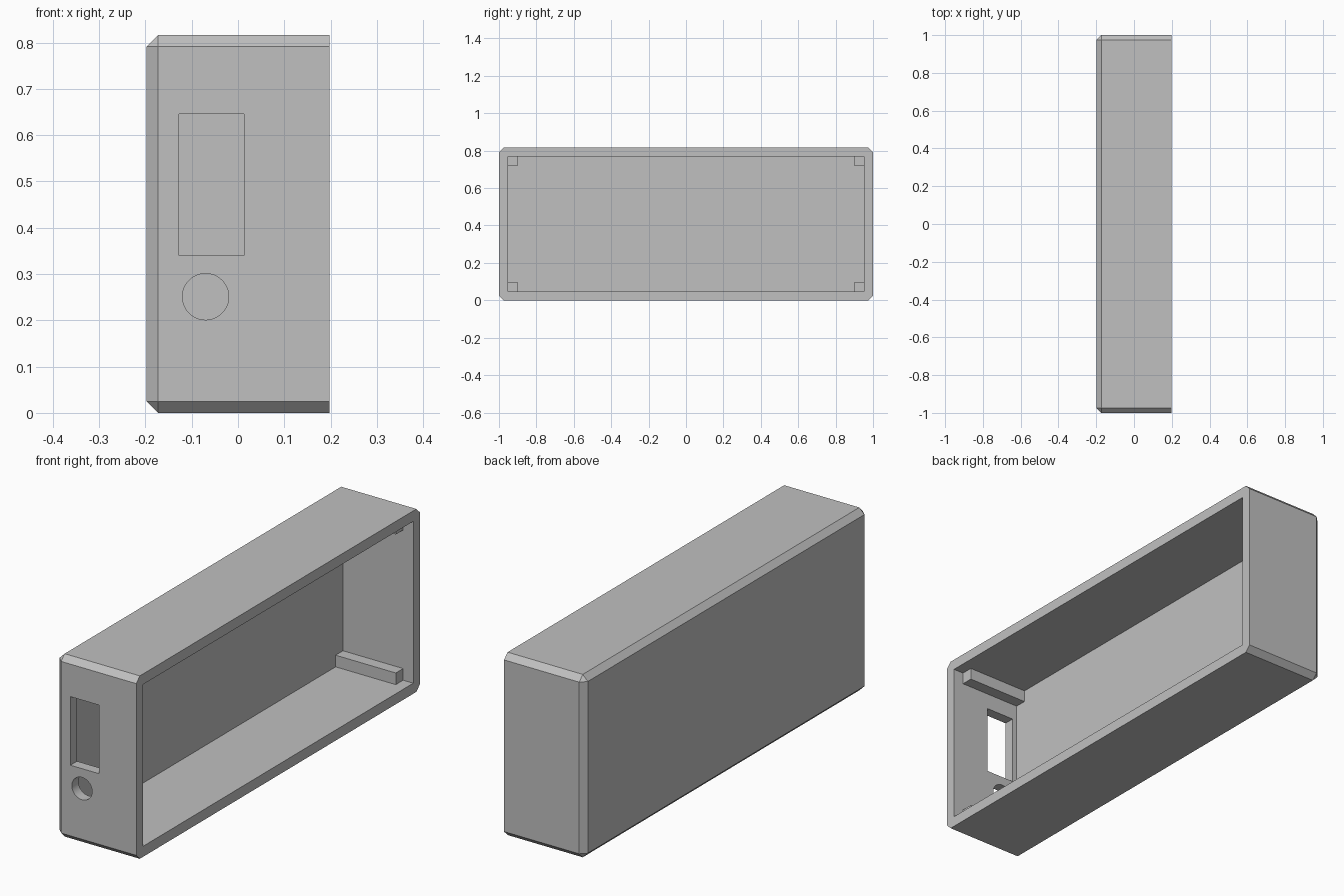
import bpy, bmesh, math
from mathutils import Matrix, Vector

if "Cube" in bpy.data.objects:
    bpy.data.objects.remove(bpy.data.objects["Cube"])

HX, HY, H = 0.198, 1.0, 0.816     # half width, half length, height
WALL, CHAMFER = 0.047, 0.025
BACK = -0.149                     # inner face of the closed side
POST, POST_END = 0.052, 0.148

GREY = (0.53, 0.53, 0.53, 1)
mat = bpy.data.materials.new("plastic grey")
mat.use_nodes = True
mat.diffuse_color = GREY
mat.node_tree.nodes["Principled BSDF"].inputs["Base Color"].default_value = GREY


def finish(name, bm):
    mesh = bpy.data.meshes.new(name)
    bm.to_mesh(mesh)
    bm.free()
    mesh.materials.append(mat)
    obj = bpy.data.objects.new(name, mesh)
    bpy.context.collection.objects.link(obj)
    return obj


def box_bm(lo, hi):
    lo, hi = Vector(lo), Vector(hi)
    bm = bmesh.new()
    m = Matrix.Translation((lo + hi) / 2) @ Matrix.Diagonal((*(hi - lo), 1))
    bmesh.ops.create_cube(bm, size=1, matrix=m)
    return bm


def box(name, lo, hi):
    return finish(name, box_bm(lo, hi))


# Shell: chamfered everywhere except around the open side
bm = box_bm((-HX, -HY, 0), (HX, HY, H))
edges = [e for e in bm.edges if min(v.co.x for v in e.verts) < 0]
bmesh.ops.bevel(bm, geom=edges, offset=CHAMFER, segments=1, affect='EDGES')
shell = finish("case_shell", bm)

# Cutters: cavity, socket window and round hole
cavity = box("cavity_cutter", (BACK, WALL - HY, WALL), (HX + 0.1, HY - WALL, H - WALL))
window = box("window_cutter", (-0.127, -HY - 0.1, 0.34), (0.013, -0.9, 0.646))
bm = bmesh.new()
m = Matrix.Translation((-0.07, -HY, 0.251)) @ Matrix.Rotation(math.pi / 2, 4, 'X')
bmesh.ops.create_cone(bm, cap_ends=True, segments=48, radius1=0.05, radius2=0.05,
                      depth=0.2, matrix=m)
hole = finish("hole_cutter", bm)

bpy.context.view_layer.objects.active = shell
for cutter in (cavity, window, hole):
    cutter.hide_render = True
    mod = shell.modifiers.new("cut", 'BOOLEAN')
    mod.operation = 'DIFFERENCE'
    mod.solver = 'EXACT'
    mod.object = cutter
    bpy.ops.object.modifier_apply(modifier=mod.name)
    bpy.data.objects.remove(cutter)

# Square corner posts, slightly sunk into the walls
SINK = 0.01
for y_name, sy in (("front", -1), ("back", 1)):
    for z_name, sz in (("lower", -1), ("upper", 1)):
        y = [sy * (HY - WALL + SINK), sy * (HY - WALL - POST)]
        z = [H / 2 + sz * (H / 2 - WALL + SINK), H / 2 + sz * (H / 2 - WALL - POST)]
        box(f"{y_name}_{z_name}_post", (BACK - SINK, min(y), min(z)),
            (POST_END, max(y), max(z)))

# Smooth the hole wall, keep every other edge sharp
bpy.ops.object.select_all(action='DESELECT')
shell.select_set(True)
bpy.context.view_layer.objects.active = shell
bpy.ops.object.shade_smooth_by_angle(angle=math.radians(25))
